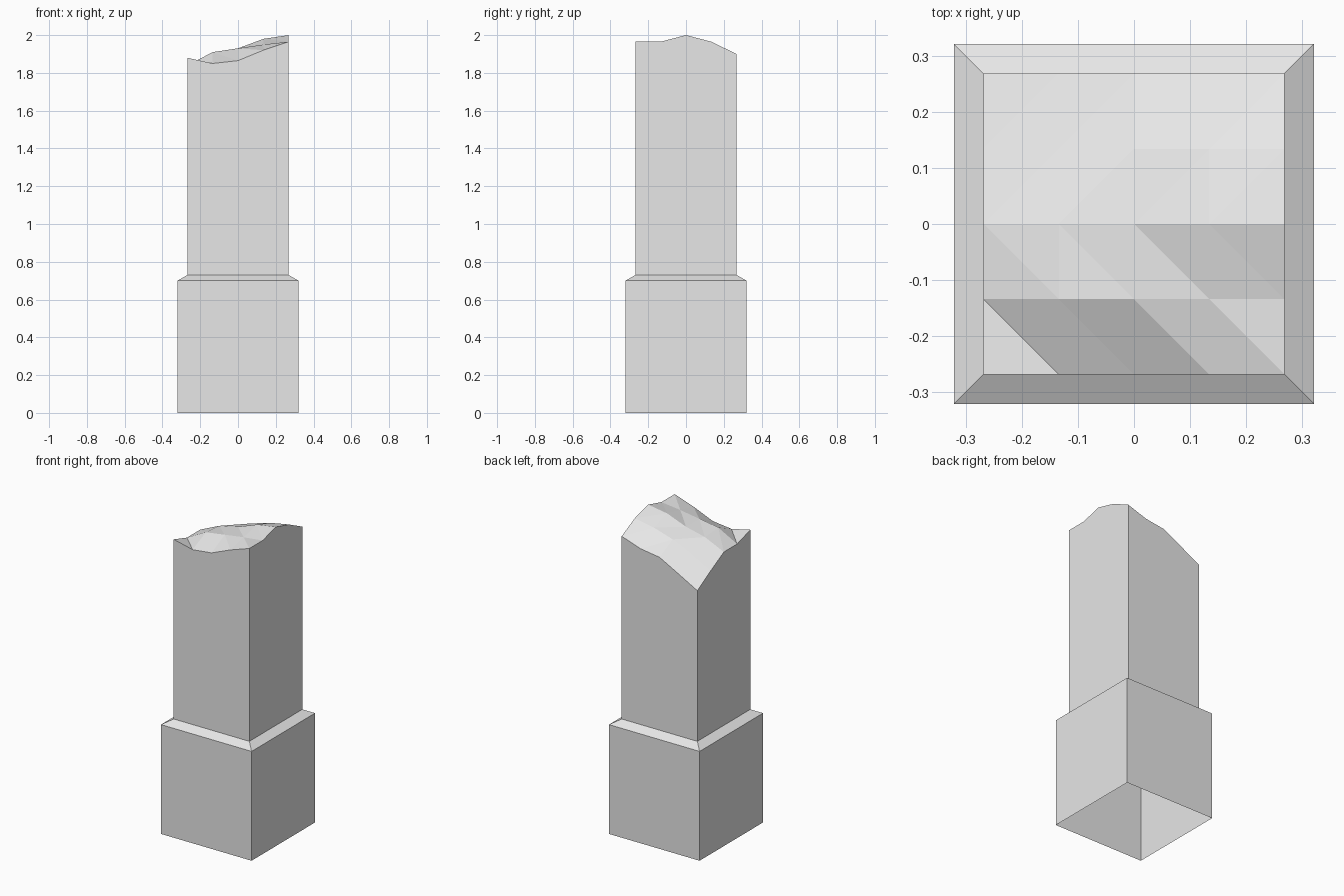
import bpy
import bmesh

if "Cube" in bpy.data.objects:
    bpy.data.objects.remove(bpy.data.objects["Cube"])

BASE = 0.321       # half width of the plinth
SHAFT = 0.268      # half width of the shaft
LEDGE_LOW, LEDGE_HIGH = 0.70, 0.73

stone = bpy.data.materials.new("pale_grey_stone")
stone.diffuse_color = (0.8, 0.8, 0.8, 1)
stone.use_nodes = True
stone.node_tree.nodes["Principled BSDF"].inputs["Base Color"].default_value = stone.diffuse_color


def finish(bm, name):
    mesh = bpy.data.meshes.new(name)
    bm.to_mesh(mesh)
    bm.free()
    mesh.materials.append(stone)
    obj = bpy.data.objects.new(name, mesh)
    bpy.context.collection.objects.link(obj)
    return obj


def ring(bm, half, z):
    return [bm.verts.new((sx * half, sy * half, z))
            for sx, sy in ((-1, -1), (1, -1), (1, 1), (-1, 1))]


def bridge(bm, low, high):
    n = len(low)
    for i in range(n):
        j = (i + 1) % n
        bm.faces.new((low[i], low[j], high[j], high[i]))


# Plinth: square sleeve, open underneath, with a sloped ledge
bm = bmesh.new()
rings = [ring(bm, BASE, 0), ring(bm, BASE, LEDGE_LOW), ring(bm, SHAFT, LEDGE_HIGH)]
bridge(bm, rings[0], rings[1])
bridge(bm, rings[1], rings[2])
finish(bm, "plinth")

# Broken shaft: heights of the fractured top, rows run front to back
HEIGHTS = (
    (1.88, 1.85, 1.865, 1.92, 1.965),
    (1.84, 1.91, 1.93, 1.95, 1.965),
    (1.84, 1.90, 1.93, 1.98, 2.00),
    (1.77, 1.84, 1.90, 1.94, 1.965),
    (1.695, 1.767, 1.837, 1.856, 1.90),
)
N = len(HEIGHTS) - 1
bm = bmesh.new()
grid = [[bm.verts.new((SHAFT * (2 * i / N - 1), SHAFT * (2 * j / N - 1), z))
         for i, z in enumerate(row)] for j, row in enumerate(HEIGHTS)]

# Fractured top: facet diagonals mirror between the front and back halves
for j in range(N):
    for i in range(N):
        a, b = grid[j][i], grid[j][i + 1]
        c, d = grid[j + 1][i + 1], grid[j + 1][i]
        if j < N // 2:
            bm.faces.new((a, b, d))
            bm.faces.new((b, c, d))
        else:
            bm.faces.new((a, b, c))
            bm.faces.new((a, c, d))

# Shaft walls: one flat face per side, following the broken rim
corners = ring(bm, SHAFT, LEDGE_HIGH)
rims = (grid[0], [row[N] for row in grid], grid[N][::-1], [row[0] for row in grid][::-1])
for k, rim in enumerate(rims):
    bm.faces.new([corners[k], corners[(k + 1) % 4]] + list(rim)[::-1])
finish(bm, "broken_shaft")
